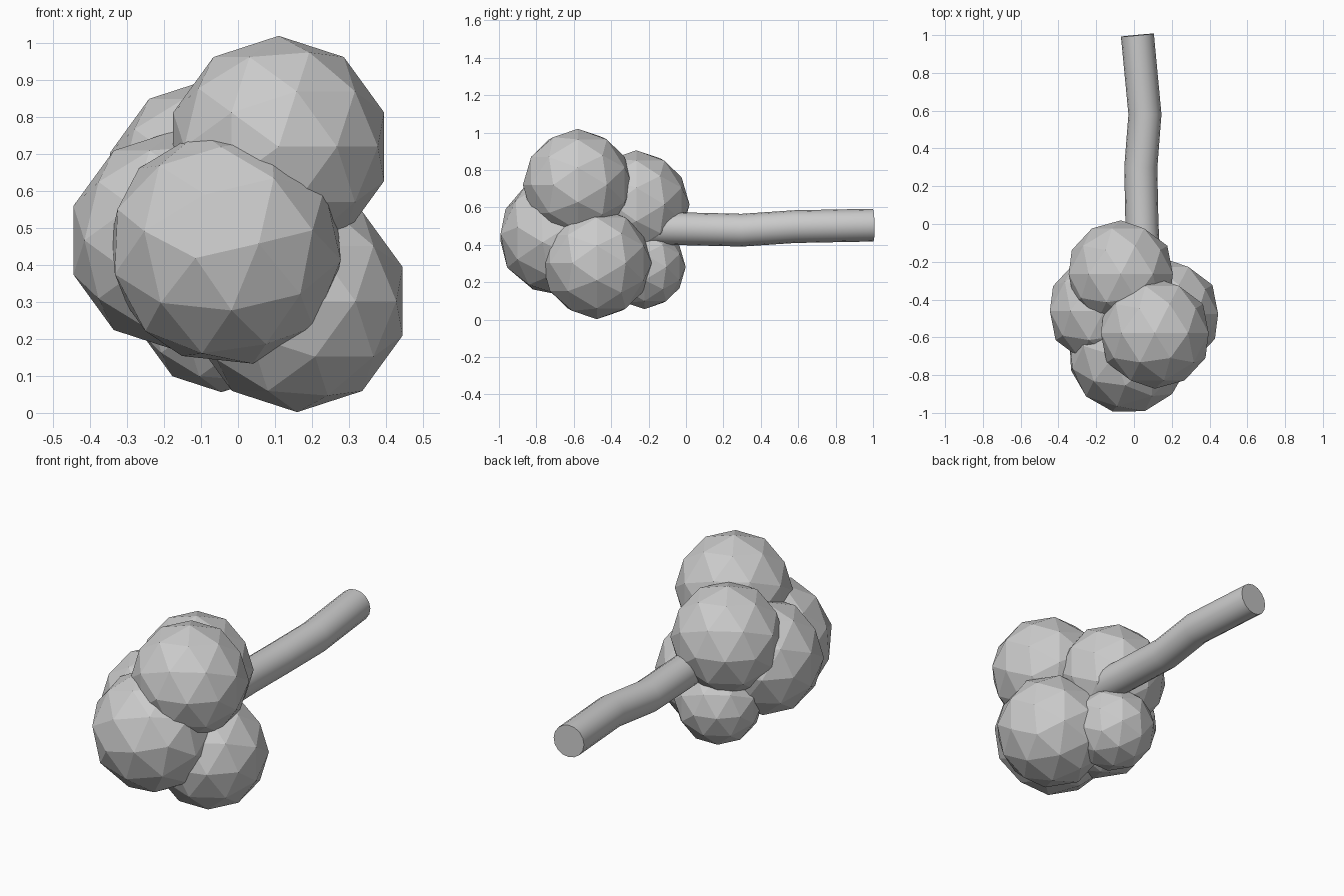
import bpy
from math import radians
from mathutils import Matrix

if "Cube" in bpy.data.objects:
    bpy.data.objects.remove(bpy.data.objects["Cube"])


def berry(name, centre, radius, turn=0, tilt=0, roll=0):
    """Faceted ball whose pole points to the front."""
    bpy.ops.mesh.primitive_ico_sphere_add(subdivisions=2, radius=radius)
    ob = bpy.context.object
    ob.name = name
    rot = (Matrix.Rotation(radians(turn), 4, 'Z')
           @ Matrix.Rotation(radians(90 + tilt), 4, 'X')
           @ Matrix.Rotation(radians(roll), 4, 'Z'))
    ob.data.transform(Matrix.Translation(centre) @ Matrix.Diagonal((1, 0.98, 1, 1)) @ rot)
    return ob


# Cluster of low-poly balls
berry("upper_ball", (0.11, -0.578, 0.72), 0.30)
berry("left_ball", (-0.16, -0.46, 0.467), 0.30)
berry("right_ball", (0.16, -0.477, 0.302), 0.30)
berry("back_upper_ball", (-0.07, -0.265, 0.615), 0.29)
berry("back_lower_ball", (-0.045, -0.222, 0.281), 0.225)
berry("front_ball", (-0.032, -0.688, 0.447), 0.322, turn=-15, tilt=5, roll=12)

# Bent stem running backwards out of the cluster
path = [(0.055, -0.25, 0.49), (0.042, 0.0, 0.485), (0.036, 0.3, 0.478),
        (0.058, 0.58, 0.497), (0.018, 1.0, 0.505)]
curve = bpy.data.curves.new("stem", 'CURVE')
curve.dimensions = '3D'
curve.bevel_depth = 0.0875
curve.bevel_resolution = 6
curve.use_fill_caps = True
spline = curve.splines.new('POLY')
spline.points.add(len(path) - 1)
for point, co in zip(spline.points, path):
    point.co = (*co, 1)
stem = bpy.data.objects.new("stem", curve)
bpy.context.collection.objects.link(stem)
bpy.ops.object.select_all(action='DESELECT')
stem.select_set(True)
bpy.context.view_layer.objects.active = stem
bpy.ops.object.convert(target='MESH')
bpy.ops.object.shade_smooth_by_angle(angle=radians(40))
